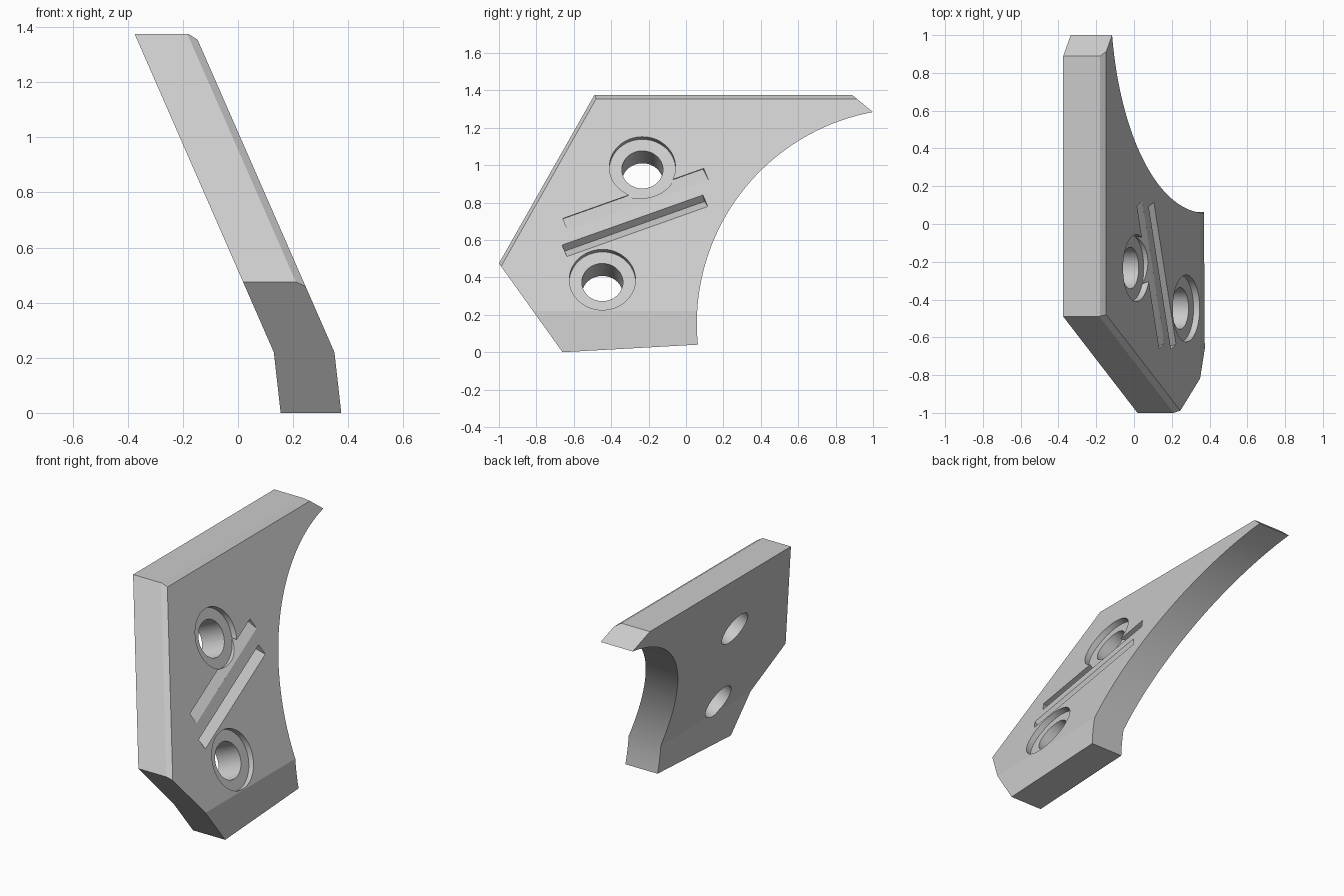
import bpy, bmesh, math
from mathutils import Vector

cube = bpy.data.objects.get("Cube")
if cube:
    bpy.data.objects.remove(cube, do_unlink=True)

# Single plain material
grey = bpy.data.materials.new("light_grey")
grey.use_nodes = True
colour = (0.6, 0.6, 0.6, 1)
grey.diffuse_color = colour
grey.node_tree.nodes["Principled BSDF"].inputs["Base Color"].default_value = colour


def prism(name, points, origin, u, v, sweep):
    """Extrude a 2D profile, drawn on axes u and v, along the sweep vector."""
    origin, u, v, sweep = map(Vector, (origin, u, v, sweep))
    bm = bmesh.new()
    face = bm.faces.new([bm.verts.new(origin + u * a + v * b) for a, b in points])
    out = bmesh.ops.extrude_face_region(bm, geom=[face])
    moved = [g for g in out["geom"] if isinstance(g, bmesh.types.BMVert)]
    bmesh.ops.translate(bm, verts=moved, vec=sweep)
    bmesh.ops.recalc_face_normals(bm, faces=bm.faces)
    mesh = bpy.data.meshes.new(name)
    bm.to_mesh(mesh)
    bm.free()
    mesh.materials.append(grey)
    obj = bpy.data.objects.new(name, mesh)
    bpy.context.collection.objects.link(obj)
    return obj


def carve(target, cutter, operation="DIFFERENCE"):
    """Apply a boolean and discard the cutter."""
    cutter.hide_render = True
    mod = target.modifiers.new("carve", "BOOLEAN")
    mod.operation, mod.object, mod.solver = operation, cutter, "EXACT"
    bpy.context.view_layer.objects.active = target
    bpy.ops.object.modifier_apply(modifier=mod.name)
    bpy.data.objects.remove(cutter, do_unlink=True)


def circle(radius, count=64):
    return [(radius * math.cos(math.tau * i / count),
             radius * math.sin(math.tau * i / count)) for i in range(count)]


# Frame of the sloping outer face
SLOPE = 0.438
tilt = math.atan(SLOPE)
normal = Vector((math.cos(tilt), 0, math.sin(tilt)))
across = Vector((0, 1, 0))
uphill = Vector((-math.sin(tilt), 0, math.cos(tilt)))


def on_face(y, z):
    return Vector((0.35 - SLOPE * (z - 0.22), y, z))


# Bent slab with a bevelled top edge
section = [(-0.375, 1.375), (0.13, 0.22), (0.166, -0.1), (0.386, -0.1),
           (0.35, 0.22), (-0.147, 1.355), (-0.18, 1.375)]
plate = prism("bent_plate", section, (0, -1.2, 0), (1, 0, 0), (0, 0, 1), (0, 2.4, 0))

# Side outline with a concave rear arc
start, end, steps = math.pi + 0.098, 1.753, 48
outline = [(-0.419, 1.5), (-1, 0.475), (-0.66, 0)]
for i in range(steps + 1):
    a = start + (end - start) * i / steps
    outline.append((1.208 + 1.15 * math.cos(a), 0.153 + 1.15 * math.sin(a)))
outline.append((0.737, 1.5))
carve(plate, prism("side_outline", outline, (-1, 0, 0), (0, 1, 0), (0, 0, 1), (2, 0, 0)),
      "INTERSECT")

# Bevel along the upper front edge
top, low = on_face(-0.49, 1.375), on_face(-1, 0.475)
run = low - top
carve(plate, prism("front_bevel", [(3, -2), (-2, 3), (-2, -2)], top - run * 0.1,
                   (-0.028, 0, 0), (0.0039, 0.0157, -0.0088), run * 1.2))

# Counterbored bolt holes
for y, z in [(-0.233, 0.99), (-0.447, 0.388)]:
    spot = on_face(y, z)
    carve(plate, prism("counterbore", circle(0.177), spot - normal * 0.035,
                       across, uphill, normal * 0.2))
    carve(plate, prism("bolt_hole", circle(0.11), spot - normal * 0.5,
                       across, uphill, normal))

# Two slanted grooves
angle = math.radians(21.2)
along = across * math.cos(angle) + uphill * math.sin(angle)
upper = uphill * math.cos(angle) - across * math.sin(angle)
for y, z, apex, depth in [(-0.269, 0.818, 0.048, 0.035), (-0.273, 0.676, 0.014, 0.04)]:
    profile = [(-0.036, 0), (apex, -depth), (0.036, 0), (0.036, 0.02), (-0.036, 0.02)]
    carve(plate, prism("groove", profile, on_face(y, z) - along * 0.404,
                       upper, normal, along * 0.808))

# Smooth the curved walls, keep the bends crisp
bpy.ops.object.select_all(action="DESELECT")
plate.select_set(True)
bpy.context.view_layer.objects.active = plate
bpy.ops.object.shade_smooth_by_angle(angle=math.radians(12))
